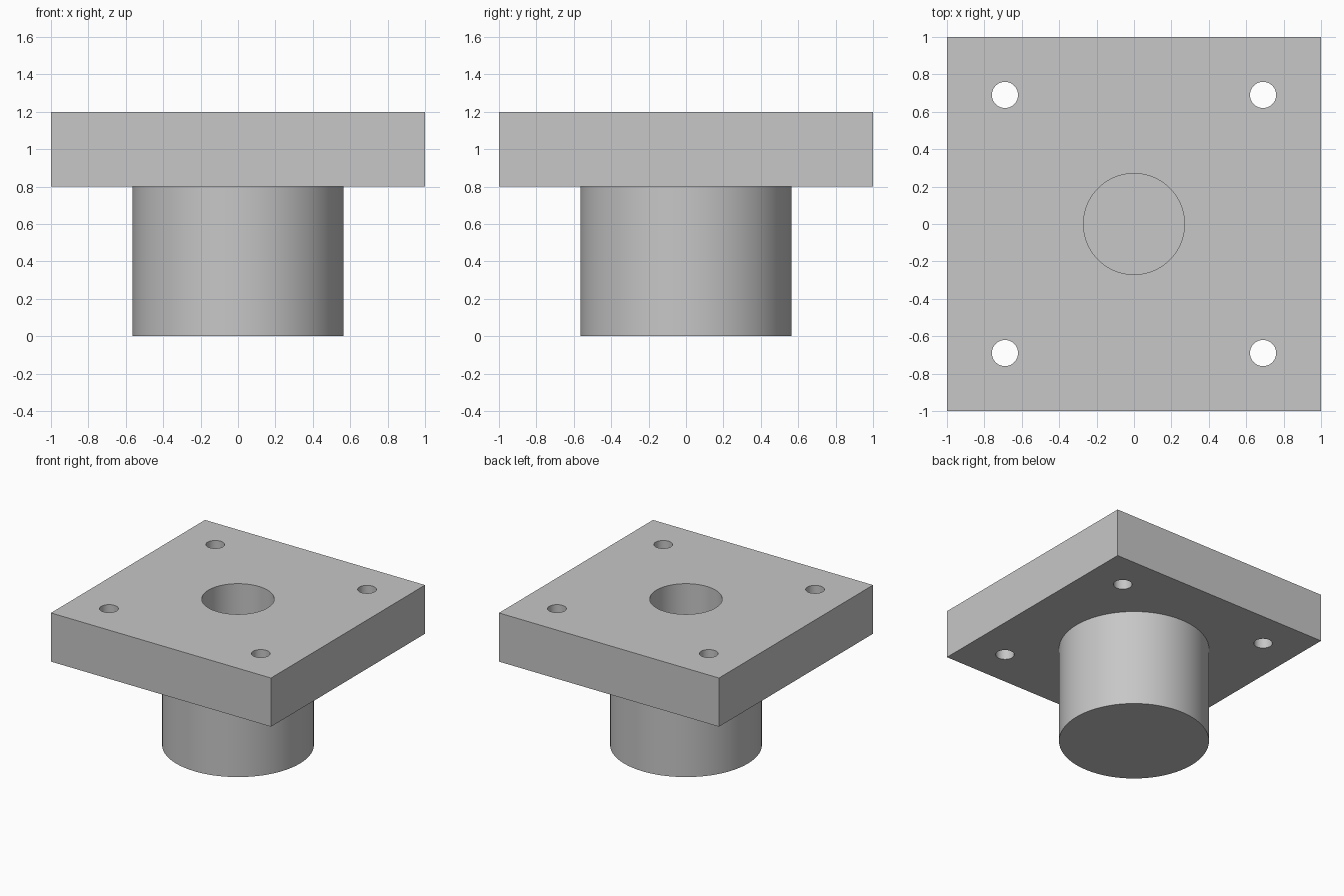
import bpy
import math

cube = bpy.data.objects.get("Cube")
if cube:
    bpy.data.objects.remove(cube, do_unlink=True)

PLATE_BOTTOM, PLATE_TOP = 0.8, 1.2
BOLT_OFFSET, BOLT_RADIUS = 0.69, 0.07
BORE_RADIUS, BORE_FLOOR = 0.27, 0.4
BOSS_RADIUS = 0.565

# Single grey metal
metal = bpy.data.materials.new("grey metal")
metal.use_nodes = True
grey = (0.57, 0.57, 0.57, 1)
metal.diffuse_color = grey
metal.node_tree.nodes["Principled BSDF"].inputs["Base Color"].default_value = grey


def cylinder(name, radius, bottom, top, x=0, y=0, sides=72):
    bpy.ops.mesh.primitive_cylinder_add(
        vertices=sides, radius=radius, depth=top - bottom,
        location=(x, y, (top + bottom) / 2))
    obj = bpy.context.object
    obj.name = name
    obj.data.materials.append(metal)
    return obj


def combine(target, tool, operation):
    """Apply a boolean to the target and discard the tool."""
    mod = target.modifiers.new(tool.name, 'BOOLEAN')
    mod.operation = operation
    mod.solver = 'EXACT'
    mod.object = tool
    bpy.context.view_layer.objects.active = target
    bpy.ops.object.modifier_apply(modifier=mod.name)
    bpy.data.objects.remove(tool, do_unlink=True)


# Square mounting plate
bpy.ops.mesh.primitive_cube_add(size=1, location=(0, 0, (PLATE_BOTTOM + PLATE_TOP) / 2))
flange = bpy.context.object
flange.name = "flange_with_boss"
flange.scale = (2, 2, PLATE_TOP - PLATE_BOTTOM)
bpy.ops.object.transform_apply(location=True, rotation=False, scale=True)
flange.data.materials.append(metal)

# Round boss under the plate, overlapping it for a clean union
combine(flange, cylinder("boss", BOSS_RADIUS, 0, PLATE_BOTTOM + 0.1), 'UNION')

# Blind centre bore, closed at the bottom
combine(flange, cylinder("centre_bore", BORE_RADIUS, BORE_FLOOR, PLATE_TOP + 0.1), 'DIFFERENCE')

# Four through bolt holes
for sx in (-1, 1):
    for sy in (-1, 1):
        hole = cylinder("bolt_hole", BOLT_RADIUS, PLATE_BOTTOM - 0.1, PLATE_TOP + 0.1,
                        sx * BOLT_OFFSET, sy * BOLT_OFFSET, 40)
        combine(flange, hole, 'DIFFERENCE')

# Smooth round walls, crisp rims
bpy.ops.object.select_all(action='DESELECT')
flange.select_set(True)
bpy.context.view_layer.objects.active = flange
bpy.ops.object.shade_smooth_by_angle(angle=math.radians(30))
